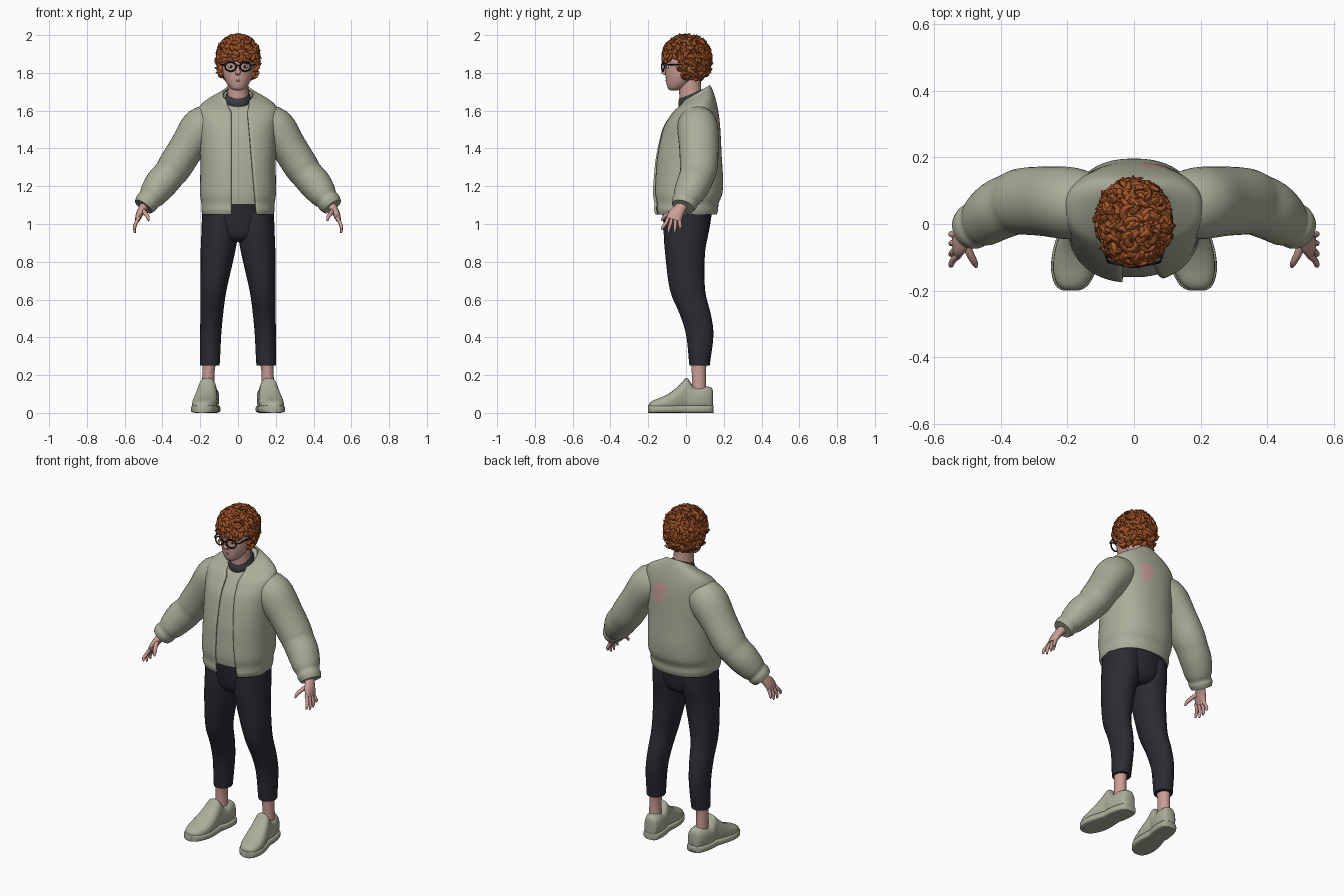
import bpy, bmesh, math, random
from mathutils import Vector

random.seed(4)
if "Cube" in bpy.data.objects:
    bpy.data.objects.remove(bpy.data.objects["Cube"], do_unlink=True)

X, Y, Z = Vector((1, 0, 0)), Vector((0, 1, 0)), Vector((0, 0, 1))


def material(name, r, g, b):
    m = bpy.data.materials.new(name)
    m.use_nodes = True
    m.diffuse_color = (r, g, b, 1)
    m.node_tree.nodes["Principled BSDF"].inputs["Base Color"].default_value = (r, g, b, 1)
    return m


SAGE = material("sage cloth", .41, .42, .32)
NAVY = material("dark trousers", .024, .024, .033)
SKIN = material("skin", .60, .34, .30)
HAIR = material("ginger hair", .36, .09, .022)
BLACK = material("black", .008, .008, .01)
WHITE = material("eye white", .75, .75, .73)
LIPS = material("lips", .45, .19, .18)
CHARCOAL = material("charcoal knit", .045, .047, .055)


def resample(rings, steps):
    """Catmull-Rom interpolation of every ring value."""
    out = []
    for i in range(len(rings) - 1):
        a, b, c, d = (rings[max(i - 1, 0)], rings[i], rings[i + 1], rings[min(i + 2, len(rings) - 1)])
        for s in range(steps):
            t = s / steps
            out.append([q + .5 * t * (r - p + t * (2 * p - 5 * q + 4 * r - e + t * (3 * (q - r) + e - p)))
                        for p, q, r, e in zip(a, b, c, d)])
    return out + [list(rings[-1])]


def sweep(bm, rings, axes=None, segs=24, steps=4, power=2, gap=None):
    """Skin rings (x, y, z, radius_u, radius_v, tilt); gap(z) opens the front."""
    rings = resample([tuple(r) + (0,) * (6 - len(r)) for r in rings], steps)
    centres = [Vector(r[:3]) for r in rings]
    rows = []
    for i, (c, r) in enumerate(zip(centres, rings)):
        ru, rv, tilt = r[3:]
        if axes:
            u, v = axes
        else:
            t = (centres[min(i + 1, len(rings) - 1)] - centres[max(i - 1, 0)]).normalized()
            u = t.cross(Y if abs(t.y) < .95 else X).normalized()
            v = u.cross(t)
        start, end = 0, 2 * math.pi
        if gap:
            left, right = gap(c.z)
            start = math.asin(min(left / ru, .9) ** (power / 2))
            end -= math.asin(min(right / ru, .9) ** (power / 2))
        row = []
        for k in range(segs + (1 if gap else 0)):
            a = start + (end - start) * k / segs
            s, co = math.sin(a), -math.cos(a)
            du = ru * math.copysign(abs(s) ** (2 / power), s)
            dv = rv * math.copysign(abs(co) ** (2 / power), co)
            row.append(bm.verts.new(c + u * du + v * dv + Z * tilt * dv))
        rows.append(row)
    for lo, hi in zip(rows, rows[1:]):
        for k in range(len(lo) - (1 if gap else 0)):
            n = (k + 1) % len(lo)
            bm.faces.new((lo[k], lo[n], hi[n], hi[k]))
    if not gap:
        bm.faces.new(rows[0][::-1])
        bm.faces.new(rows[-1])
        bmesh.ops.recalc_face_normals(bm, faces=bm.faces)


def ball(bm, centre, size, level=3):
    made = bmesh.ops.create_icosphere(bm, subdivisions=level, radius=1)["verts"]
    for v in made:
        v.co = Vector(centre) + Vector([a * b for a, b in zip(v.co, size)])
    return made


def finish(name, bm, mat, mirror=False, angle=50):
    mesh = bpy.data.meshes.new(name)
    bm.to_mesh(mesh)
    bm.free()
    mesh.materials.append(mat)
    mesh.shade_smooth()
    mesh.set_sharp_from_angle(angle=math.radians(angle))
    ob = bpy.data.objects.new(name, mesh)
    bpy.context.scene.collection.objects.link(ob)
    if mirror:
        ob.modifiers.new("mirror", 'MIRROR')
    return ob


def part(name, rings, mat, mirror=False, **kw):
    bm = bmesh.new()
    sweep(bm, rings, **kw)
    return finish(name, bm, mat, mirror)


FLAT = (X, Y)

# Trousers, ankles
part("trouser_legs", [(.15, .072, .25, .05, .054), (.149, .072, .27, .053, .056), (.145, .073, .41, .056, .072),
                      (.139, .05, .52, .06, .082), (.13, .008, .65, .069, .093), (.108, -.005, .84, .09, .105),
                      (.097, 0, .95, .097, .118), (.095, .005, 1.06, .095, .12)],
     NAVY, True, axes=FLAT)
part("trouser_seat", [(0, .005, .905, .06, .075), (0, .005, .93, .13, .105), (0, .005, .98, .175, .12),
                      (0, .005, 1.12, .175, .14)], NAVY, axes=FLAT)
part("ankles", [(.157, .07, .08, .036, .04), (.157, .068, .2, .032, .037), (.152, .068, .27, .036, .042)],
     SKIN, True, axes=FLAT)

# Shoes: stations of y, half width, height
stations = [(.143, .02, .115), (.132, .04, .135), (.09, .052, .142), (.045, .054, .138), (.02, .052, .168),
            (.002, .05, .186), (-.03, .056, .152), (-.08, .064, .11), (-.13, .063, .083), (-.17, .05, .068),
            (-.19, .034, .056), (-.198, .015, .042)]
part("shoes", [(.163 - .13 * y, y, h / 2 + .004, w, h / 2 - .004) for y, w, h in stations],
     SAGE, True, axes=(X, Z), power=2.5)
part("shoe_soles", [(.163 - .13 * y, y * 1.01, .02, w + .006, .02) for y, w, h in stations],
     SAGE, True, axes=(X, Z), power=5)

# Jacket body, open at the front
body = [(0, 0, 1.05, .188, .163), (0, 0, 1.075, .194, .17), (0, .002, 1.11, .194, .171), (0, .008, 1.16, .201, .184),
        (0, .012, 1.24, .2, .184), (0, .015, 1.36, .2, .174), (0, .028, 1.5, .206, .154),
        (0, .042, 1.58, .212, .13, .1), (0, .047, 1.625, .2, .112, .25), (0, .05, 1.655, .155, .097, .4),
        (0, .05, 1.675, .105, .085, .55), (0, .05, 1.69, .08, .077, .6)]


def front_gap(z):
    flare = max(0, z - 1.62) * .4
    return .05 + max(0, 1.6 - z) * .09 + flare * .4, .035 + flare


jacket = part("jacket_body", body, SAGE, axes=FLAT, segs=72, steps=6, power=2.3, gap=front_gap)
jacket.data.materials.append(SKIN)
for f in jacket.data.polygons:
    c = f.center
    if c.y > 0 and .022 < c.x < .088 and 1.485 < c.z < 1.59:
        f.material_index = 1
solid = jacket.modifiers.new("thickness", 'SOLIDIFY')
solid.thickness, solid.offset = .012, -1

# Shirt under the jacket, with a knitted neckband
part("shirt", [(x, y, max(z, 1.1) - .008, u * .92, v * .91, *t) for x, y, z, u, v, *t in body[2:-1]],
     SAGE, axes=FLAT, segs=48, power=2.3)
part("shirt_neckband", [(0, .035, 1.65, .068, .073, .4), (0, .033, 1.668, .069, .074, .4), (0, .03, 1.69, .06, .066, .4)],
     CHARCOAL, axes=FLAT)

# Sleeves with gathered cuffs
part("sleeves", [(.11, .055, 1.545, .085, .09), (.19, .062, 1.51, .11, .108), (.27, .068, 1.405, .094, .104),
                 (.332, .068, 1.308, .092, .1), (.365, .06, 1.262, .086, .094), (.41, .04, 1.21, .086, .09),
                 (.45, .012, 1.155, .074, .08), (.47, 0, 1.13, .062, .068), (.485, -.008, 1.112, .063, .069),
                 (.5, -.016, 1.092, .055, .06)], SAGE, True, segs=32)

# Hands
bm = bmesh.new()
sweep(bm, [(.475, -.005, 1.12, .028, .03), (.503, -.03, 1.085, .023, .031), (.522, -.055, 1.05, .019, .04),
           (.533, -.066, 1.02, .013, .038)], segs=16)
for k, (reach, drop) in enumerate([(-.122, .968), (-.09, .953), (-.058, .957), (-.03, .975)]):
    y = -.093 + k * .019
    sweep(bm, [(.524, y, 1.035, .01, .01), (.541, (y + reach) / 2, 1.003, .0095, .0095),
               (.548, reach, (drop + 1) / 2, .0085, .0085), (.546, reach - .003, drop, .005, .005)], segs=10)
sweep(bm, [(.508, -.045, 1.075, .014, .014), (.492, -.088, 1.058, .012, .012), (.478, -.115, 1.038, .01, .01),
           (.473, -.128, 1.018, .005, .005)], segs=10)
finish("hands", bm, SKIN, True)

# Neck, head, nose and ears
part("neck", [(0, .045, 1.6, .075, .075), (0, .025, 1.68, .056, .06), (0, .015, 1.79, .056, .062)], SKIN, axes=FLAT)
bm = bmesh.new()
sweep(bm, [(0, -.062, 1.708, .018, .02), (0, -.055, 1.717, .038, .04), (0, -.036, 1.745, .06, .068),
           (0, -.018, 1.785, .077, .09), (0, -.005, 1.83, .084, .105), (0, 0, 1.88, .087, .112),
           (0, 0, 1.94, .068, .09), (0, 0, 1.97, .03, .04)], axes=FLAT, segs=32)
sweep(bm, [(0, -.102, 1.845, .008, .008), (0, -.112, 1.82, .01, .011), (0, -.118, 1.8, .014, .012),
           (0, -.108, 1.788, .01, .006)], axes=FLAT, segs=12)
for side in (-1, 1):
    ball(bm, (side * .088, .01, 1.825), (.012, .02, .032))
finish("head", bm, SKIN)

# Eyes, brows and mouth
for name, mat, y, size in (("eyes", WHITE, -.097, (.016, .008, .008)), ("pupils", BLACK, -.104, (.006, .003, .006))):
    bm = bmesh.new()
    ball(bm, (.036, y, 1.833), size)
    finish(name, bm, mat, True)
part("eyebrows", [(.017, -.11, 1.862, .004, .004), (.038, -.106, 1.868, .005, .004), (.06, -.088, 1.862, .002, .002)],
     HAIR, True, segs=8)
part("mouth", [(-.026, -.09, 1.758, .002, .003), (0, -.105, 1.761, .006, .005), (.026, -.09, 1.758, .002, .003)],
     LIPS, segs=10)

# Glasses: round rims, bridge and temples
bm = bmesh.new()
rim = [k * math.tau / 16 for k in range(17)]
sweep(bm, [(.039 + .029 * math.cos(a), -.122 + .006 * math.cos(a), 1.833 + .024 * math.sin(a), .0042, .004)
           for a in rim], segs=8, steps=2)
sweep(bm, [(-.001, -.128, 1.84, .0035, .0035), (.012, -.127, 1.838, .0035, .0035)], segs=8)
sweep(bm, [(.067, -.117, 1.84, .005, .004), (.083, -.1, 1.842, .004, .004), (.09, 0, 1.842, .004, .004)], segs=8)
finish("glasses", bm, BLACK, True)


# Curly hair: a cap covered with bent, tapered locks
def scalp(d):
    h = max(math.hypot(d.x, d.y), .3)
    k = h ** (-.65 if d.z < 0 else -.12)
    return Vector((d.x * k * .098, .004 + d.y * k * .116, 1.88 + d.z * .108))


def bare(p):
    return p.z < 1.778 or (p.y < -.025 and p.z < 1.878)


bm = bmesh.new()
for v in ball(bm, (0, 0, 0), (1, 1, 1), 5):
    v.co = scalp(v.co)
bmesh.ops.delete(bm, geom=[v for v in bm.verts if bare(v.co)], context='VERTS')
COUNT = 420
for i in range(COUNT):
    z = 1 - 2 * (i + .5) / COUNT
    a = i * 2.39996
    n = Vector((math.cos(a) * math.sqrt(1 - z * z), math.sin(a) * math.sqrt(1 - z * z), z))
    p = scalp(n)
    if bare(p):
        continue
    flow = Vector([random.uniform(-1, 1) for _ in range(3)]) - Z * .5
    flow = (flow - n * flow.dot(n)).normalized()
    turn = n.cross(flow) * random.choice((-1, 1))
    reach = random.uniform(.026, .042)
    path = [(p - n * .004, .013), (p + flow * reach * .45 + n * .008, .012),
            (p + flow * reach * .8 + turn * reach * .4 + n * .009, .009),
            (p + flow * reach * .75 + turn * reach * .8 + n * random.uniform(.005, .02), .002)]
    sweep(bm, [(*q, r, r * .8) for q, r in path], segs=7, steps=2)
finish("curly_hair", bm, HAIR, angle=60)
